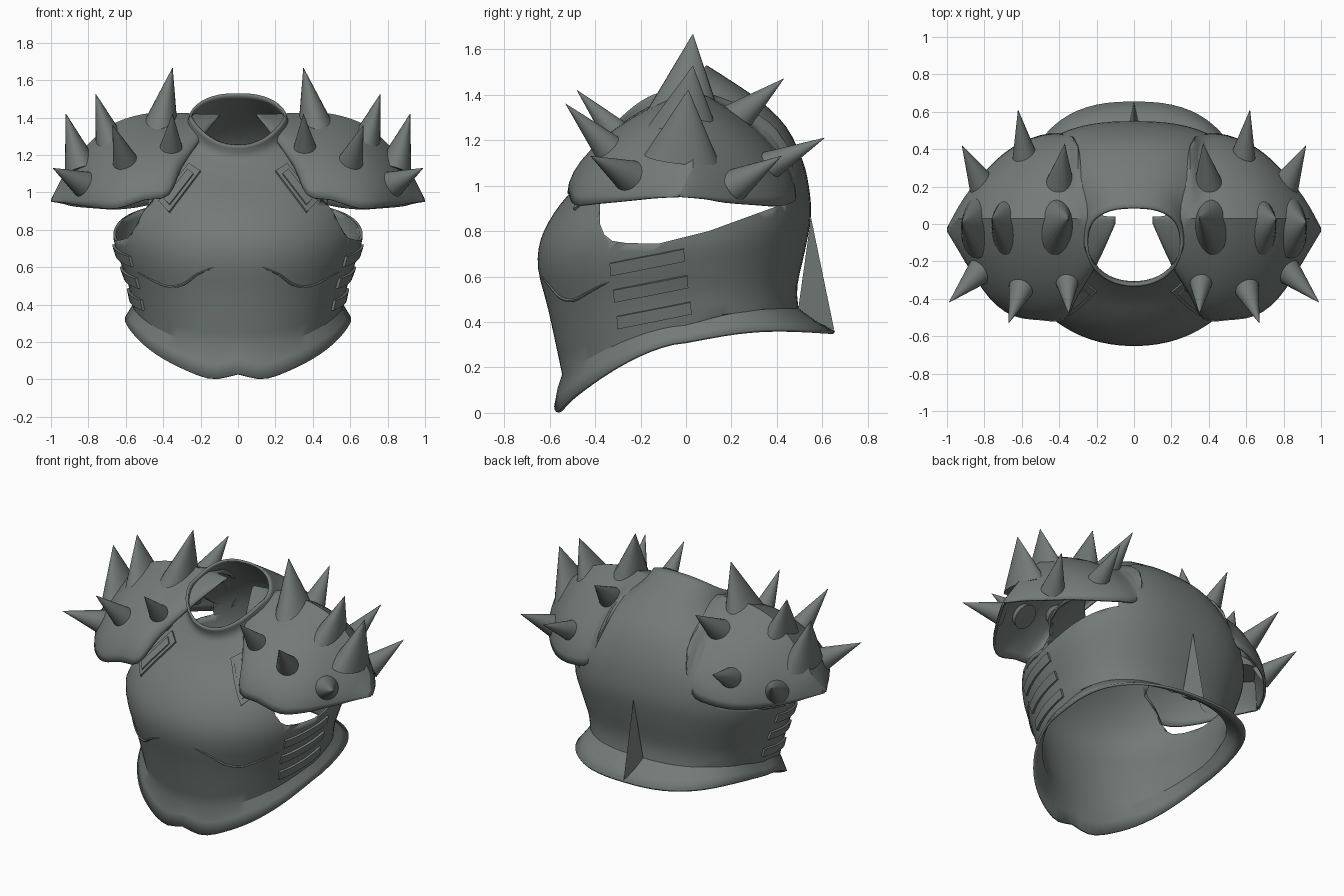
import bpy, bmesh, math
from mathutils import Vector, Matrix
from mathutils.bvhtree import BVHTree

if "Cube" in bpy.data.objects:
    bpy.data.objects.remove(bpy.data.objects["Cube"])

steel = bpy.data.materials.new("dull_steel")
steel.use_nodes = True
COLOR = (0.17, 0.195, 0.185, 1)
steel.diffuse_color = COLOR
steel.node_tree.nodes["Principled BSDF"].inputs["Base Color"].default_value = COLOR


def make(name, bm, angle=35, mirror=False, solid=0):
    bmesh.ops.recalc_face_normals(bm, faces=bm.faces)
    mesh = bpy.data.meshes.new(name)
    bm.to_mesh(mesh)
    bm.free()
    mesh.materials.append(steel)
    ob = bpy.data.objects.new(name, mesh)
    bpy.context.collection.objects.link(ob)
    bpy.ops.object.select_all(action="DESELECT")
    bpy.context.view_layer.objects.active = ob
    ob.select_set(True)
    bpy.ops.object.shade_smooth_by_angle(angle=math.radians(angle))
    if solid:
        m = ob.modifiers.new("thickness", "SOLIDIFY")
        m.thickness, m.offset = solid, -1
    if mirror:
        ob.modifiers.new("mirror", "MIRROR")
    return ob


def loft(bm, rows, closed=False):
    rows = [[bm.verts.new(p) for p in r] for r in rows]
    n = len(rows[0])
    for a, b in zip(rows, rows[1:]):
        for i in range(n if closed else n - 1):
            j = (i + 1) % n
            bm.faces.new((a[i], a[j], b[j], b[i]))
    return rows


def smooth_rows(rows, steps):
    # Catmull-Rom interpolation between key rows of numbers
    out = []
    for i in range(len(rows) - 1):
        p = [rows[max(0, min(len(rows) - 1, i + k))] for k in (-1, 0, 1, 2)]
        for s in range(steps):
            t = s / steps
            out.append([b + 0.5 * t * (c - a + t * (2*a - 5*b + 4*c - d + t * (3*(b - c) + d - a)))
                        for a, b, c, d in zip(*p)])
    return out + [rows[-1]]


# Torso shell: each level is front y, front z, half width, side z, back y, back z
HEM = [(-.58, .005, .605, .315, .655, .36), (-.565, .085, .585, .345, .57, .405),
       (-.545, .17, .56, .385, .495, .46)]
TORSO = [HEM[-1], (-.605, .45, .59, .52, .49, .56), (-.65, .63, .63, .63, .525, .72),
         (-.64, .76, .665, .75, .55, .87), (-.58, .88, .66, .89, .54, 1.0),
         (-.50, .98, .60, 1.04, .51, 1.12), (-.42, 1.06, .48, 1.2, .44, 1.26),
         (-.36, 1.13, .37, 1.31, .33, 1.37), (-.32, 1.19, .285, 1.36, .2, 1.46),
         (-.335, 1.25, .26, 1.41, .09, 1.53)]


def ring(level, n=72):
    fy, fz, w, sz, by, bz = level
    mid = min(0, (fy + by) / 2 + .02)
    pts = []
    for i in range(n):
        a = 2 * math.pi * i / n
        c, s = math.cos(a), math.sin(a)
        p = .8 if s > 0 else .95
        x = w * math.copysign(abs(c) ** p, c)
        k = abs(s) ** p
        y = mid + k * ((by if s > 0 else fy) - mid)
        z = sz + k ** 1.6 * ((bz if s > 0 else fz) - sz)
        if fz < .2 and s > 0:      # hem arches over the hips
            z += .035 * math.sin(math.pi * k)
        if fz < .1 and s < 0:      # shallow notch at the front of the hem
            z += .025 * math.exp(-(x / .07) ** 2) - .012 * math.exp(-((abs(x) - .16) / .1) ** 2)
        pts.append((x, y, z))
    return pts


bm = bmesh.new()
loft(bm, [ring(l) for l in HEM[:-1] + smooth_rows(TORSO, 3)], closed=True)
bmesh.ops.recalc_face_normals(bm, faces=bm.faces)
tree = BVHTree.FromBMesh(bm)
breastplate = make("breastplate", bm, 30, solid=.015)

# Arm holes cut through both sides
HOLE = [(-.38, .98), (-.378, .83), (-.36, .785), (-.325, .757), (-.26, .747), (-.12, .745),
        (.1, .80), (.43, .92), (.42, 1.0), (.3, 1.1), (-.25, 1.1), (-.36, 1.05)]
bm = bmesh.new()
for side in (1, -1):
    ends = loft(bm, [[(side * x, y, z) for y, z in HOLE] for x in (.4, 1)], closed=True)
    for e in ends:
        bm.faces.new(e)
cutter = make("arm_hole_cutter", bm)
cut = breastplate.modifiers.new("arm_holes", "BOOLEAN")
cut.object, cut.operation, cut.solver = cutter, "DIFFERENCE", "EXACT"
bpy.context.view_layer.objects.active = breastplate
for m in [m.name for m in breastplate.modifiers]:
    bpy.ops.object.modifier_apply(modifier=m)
bpy.data.objects.remove(cutter)


def on_front(x, z, lift):
    hit, nor, _, _ = tree.ray_cast(Vector((x, -2, z)), Vector((0, 1, 0)))
    return hit + nor * lift * (1 if nor.y < 0 else -1)


def on_side(y, z, lift):
    hit, nor, _, _ = tree.ray_cast(Vector((2, y, z)), Vector((-1, 0, 0)))
    return hit + nor * lift * (1 if nor.x > 0 else -1)


def plate(name, project, corners, lift, nu=8, nv=2):
    # Thin plate draped over the torso between four corners
    a, b, c, d = [Vector(p) for p in corners]
    rows = []
    for v in range(nv + 1):
        l, r = a.lerp(d, v / nv), b.lerp(c, v / nv)
        rows.append([l.lerp(r, u / nu) for u in range(nu + 1)])
    bm = bmesh.new()
    top = loft(bm, [[project(*p, lift) for p in r] for r in rows])
    low = loft(bm, [[project(*p, -.004) for p in r] for r in rows])

    def rim(g):
        return g[0] + [r[-1] for r in g[1:]] + g[-1][-2::-1] + [r[0] for r in g[-2:0:-1]]
    t, l = rim(top), rim(low)
    for i in range(len(t)):
        j = (i + 1) % len(t)
        bm.faces.new((t[i], t[j], l[j], l[i]))
    return make(name, bm, mirror=True)


# Side ribs and shoulder straps
for i in range(3):
    y, z = -.325 + .015 * i, .605 - .117 * i
    plate(f"side_rib_{i + 1}", on_side,
          [(y, z), (y + .32, z + .065), (y + .315, z + .118), (y - .005, z + .055)], .014)
plate("shoulder_strap", on_front, [(.20, 1.11), (.365, .89), (.42, .95), (.26, 1.15)], .012)
plate("strap_inlay", on_front, [(.235, 1.09), (.36, .925), (.39, .955), (.265, 1.115)], .02)


def tube(name, pts, r):
    bm = bmesh.new()
    rows = []
    for i, p in enumerate(pts):
        d = (pts[min(i + 1, len(pts) - 1)] - pts[max(i - 1, 0)]).normalized()
        u = d.cross(Vector((0, 0, 1))).normalized()
        v = u.cross(d)
        k = r * (.15 + math.sin(math.pi * i / (len(pts) - 1)) ** .5)
        rows.append([p + k * (u * math.cos(a * math.pi / 3) + v * math.sin(a * math.pi / 3))
                     for a in range(6)])
    loft(bm, rows, closed=True)
    return make(name, bm, mirror=True)


# Lower edge of the chest
edge = smooth_rows([(.13, .6), (.22, .56), (.29, .51), (.37, .495), (.45, .525), (.54, .575)], 4)
tube("chest_edge", [on_front(x, z, 0) for x, z in edge], .007)

# Narrow wedge down the spine
bm = bmesh.new()
top, low = bm.verts.new((0, .55, .86)), bm.verts.new((0, .652, .365))
left, right = [bm.verts.new((s * .035, .49, .43)) for s in (1, -1)]
for f in ((top, left, low), (top, low, right), (top, right, left), (low, left, right)):
    bm.faces.new(f)
make("spine_wedge", bm)

# Shoulder guards: x, front y, front z, ridge z, back y, back z
GUARD = [(.10, .0, 1.41, 1.42, .04, 1.41), (.2, -.22, 1.28, 1.42, .08, 1.40),
         (.3, -.385, 1.13, 1.425, .42, 1.2), (.37, -.51, .985, 1.425, .48, .98),
         (.5, -.515, .96, 1.42, .475, .93), (.65, -.49, .915, 1.375, .41, .91),
         (.77, -.40, .92, 1.29, .31, .915), (.88, -.24, .935, 1.17, .18, .925),
         (.94, -.14, .945, 1.08, .09, .94), (1.0, -.04, .95, .96, -.02, .95)]
bm = bmesh.new()
rows = []
for x, fy, fz, rz, by, bz in smooth_rows(GUARD, 3):
    row = []
    for i in range(-10, 11):
        a = math.pi / 2 * abs(i) / 10
        y, z = (fy, fz) if i < 0 else (by, bz)
        ridge = .03 if x < .94 else .03 - (x - .94)
        h = .58 * math.cos(a) + .42 * (1 - math.sin(a))
        row.append((x, ridge + (y - ridge) * math.sin(a), z + (rz - z) * h))
    rows.append(row)
loft(bm, rows)
make("shoulder_guard", bm, 30, mirror=True, solid=.015)

# Spikes: base, tip, radius across, radius along y
SPIKES = [((.425, -.01, 1.3), (.35, .03, 1.665), .11, .17),
          ((.675, -.01, 1.24), (.76, .03, 1.525), .09, .16),
          ((.835, -.02, 1.12), (.92, .01, 1.42), .095, .165),
          ((.36, -.26, 1.18), (.35, -.48, 1.42), .08, .08),
          ((.59, -.31, 1.13), (.67, -.53, 1.36), .08, .08),
          ((.82, -.25, 1.04), (.99, -.42, 1.13), .075, .075),
          ((.40, .19, 1.27), (.37, .43, 1.47), .085, .085),
          ((.575, .31, 1.06), (.62, .61, 1.21), .08, .08),
          ((.81, .21, 1.0), (.92, .42, 1.13), .075, .075)]
for i, (base, tip, rx, ry) in enumerate(SPIKES):
    base, tip = Vector(base), Vector(tip)
    w = (tip - base).normalized()
    u = Vector((0, 1, 0)).cross(w).normalized()
    v = w.cross(u)
    mat = Matrix((u * rx, v * ry, w * (tip - base).length)).transposed().to_4x4()
    mat.translation = (base + tip) / 2
    bm = bmesh.new()
    bmesh.ops.create_cone(bm, cap_ends=True, segments=24, radius1=1, radius2=0.01, depth=1, matrix=mat)
    make(f"spike_{i + 1}", bm, 50, mirror=True)
